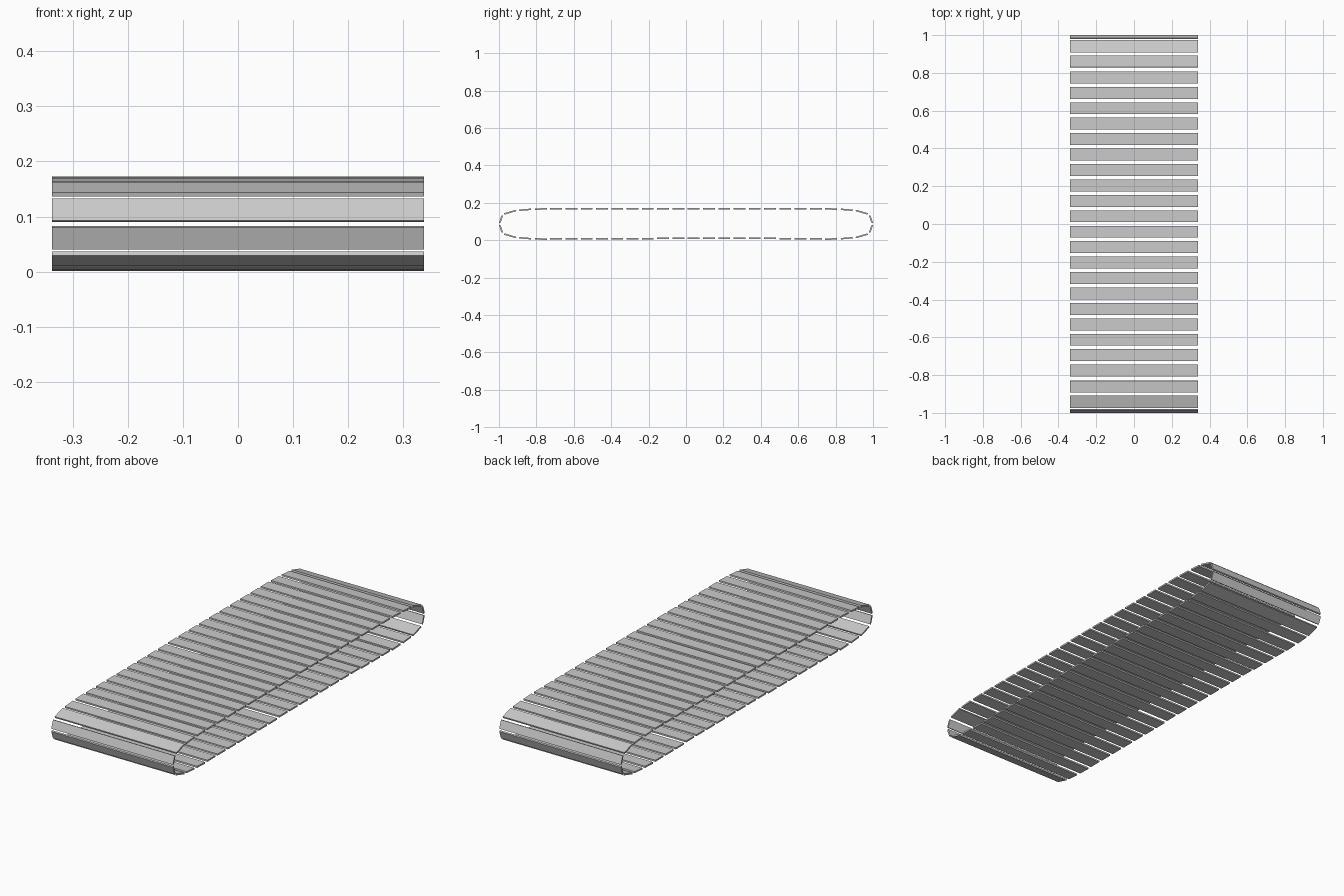
import bpy, bmesh
from mathutils import Vector

if "Cube" in bpy.data.objects:
    bpy.data.objects.remove(bpy.data.objects["Cube"])

HALF_W = 0.338     # half width of every slat
PITCH = 0.0817     # spacing along the straight runs
LEN = 0.063        # slat length along the straight runs
THICK = 0.008
MID = 0.0865       # mid height of the loop


def slat(name, a, b):
    """Flat plate whose outer face runs from a to b in (y, z); thickness goes inward."""
    a, b = Vector(a), Vector(b)
    d = (b - a).normalized()
    n = Vector((-d.y, d.x))
    if n.dot(Vector((0, MID)) - (a + b) / 2) < 0:
        n = -n
    ring = [a, b, b + n * THICK, a + n * THICK]
    bm = bmesh.new()
    left = [bm.verts.new((-HALF_W, p.x, p.y)) for p in ring]
    right = [bm.verts.new((HALF_W, p.x, p.y)) for p in ring]
    bm.faces.new(left)
    bm.faces.new(right)
    for i in range(4):
        j = (i + 1) % 4
        bm.faces.new((left[i], left[j], right[j], right[i]))
    bmesh.ops.recalc_face_normals(bm, faces=bm.faces)
    me = bpy.data.meshes.new(name)
    bm.to_mesh(me)
    bm.free()
    bpy.context.collection.objects.link(bpy.data.objects.new(name, me))


# Curved ends: one quarter profile, mirrored front/back and top/bottom
quarter = [
    ("end_slat", (1.0, 0.093), (0.986, 0.133)),
    ("corner_slat", (0.973, 0.144), (0.909, 0.163)),
    ("shoulder_slat", (0.892, 0.164), (0.830, 0.169)),
    ("ramp_slat", (0.8075, 0.1695), (0.7445, 0.172)),
]
for sy in (-1, 1):
    for top in (True, False):
        for name, a, b in quarter:
            pts = [(sy * y, z if top else 2 * MID - z) for y, z in (a, b)]
            slat(name, *pts)

# Straight top and bottom runs
for i in range(18):
    y = (i - 8.5) * PITCH
    z_top = 0.171 if y < -0.1 else 0.173
    z_bot = 0.007 if -0.2 < y < 0.5 else 0.003
    slat("top_slat", (y - LEN / 2, z_top), (y + LEN / 2, z_top))
    slat("bottom_slat", (y - LEN / 2, z_bot), (y + LEN / 2, z_bot))
